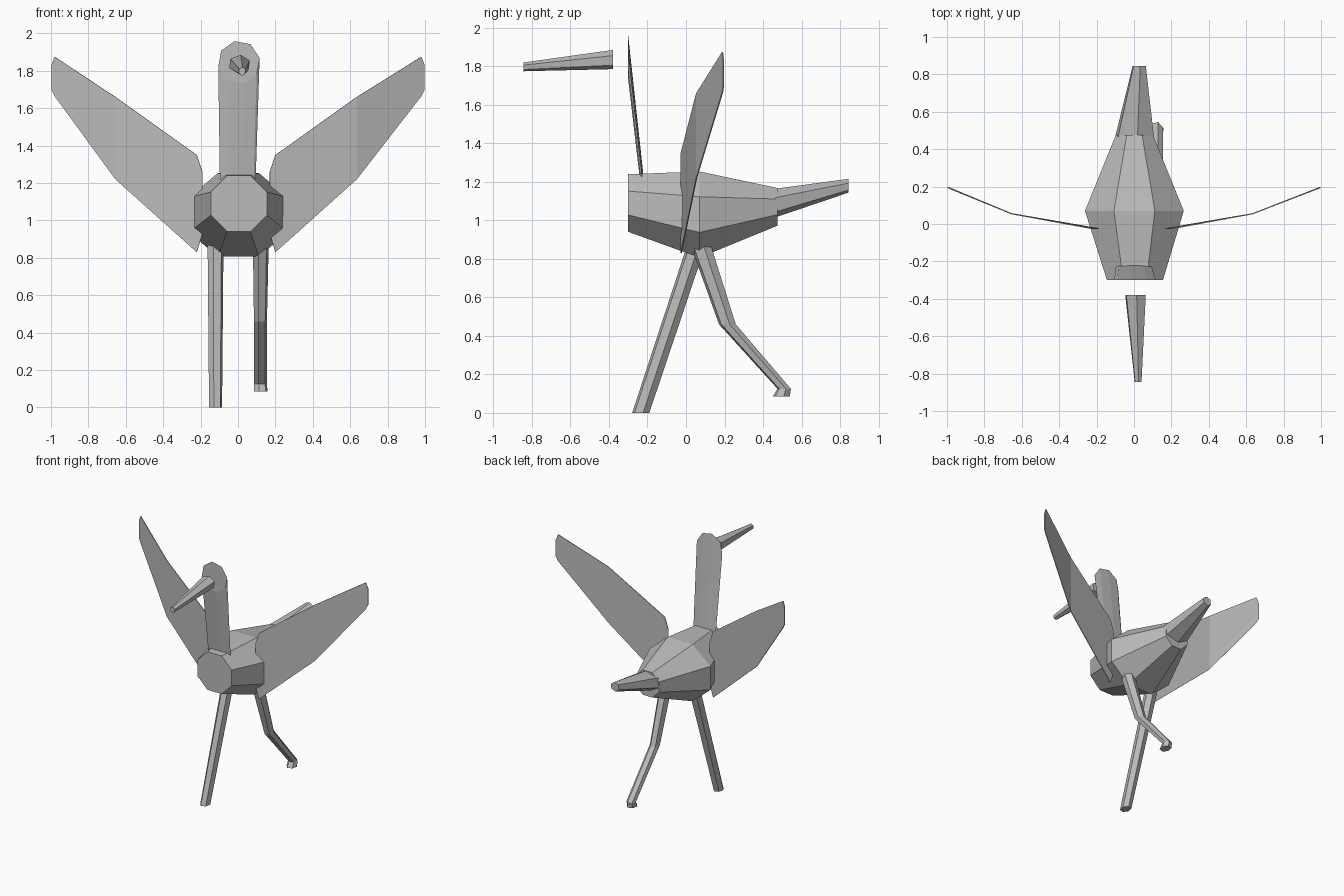
import bpy, bmesh, math
from mathutils import Vector

cube = bpy.data.objects.get("Cube")
if cube:
    bpy.data.objects.remove(cube, do_unlink=True)

# One plain grey for the whole bird
GREY = (0.5, 0.5, 0.5, 1)
grey = bpy.data.materials.new("plain_grey")
grey.use_nodes = True
grey.diffuse_color = GREY
grey.node_tree.nodes["Principled BSDF"].inputs["Base Color"].default_value = GREY


def finish(name, bm):
    bmesh.ops.recalc_face_normals(bm, faces=bm.faces)
    mesh = bpy.data.meshes.new(name)
    bm.to_mesh(mesh)
    bm.free()
    mesh.materials.append(grey)
    obj = bpy.data.objects.new(name, mesh)
    bpy.context.collection.objects.link(obj)
    return obj


def loft(name, rings, sides, turn, axis):
    """Capped tube through (x, y, z, radius_a, radius_b) rings facing y or z."""
    bm = bmesh.new()
    loops = []
    for x, y, z, ra, rb in rings:
        loop = []
        for i in range(sides):
            a = math.radians(turn) + math.tau * i / sides
            u, v = ra * math.cos(a), rb * math.sin(a)
            offset = Vector((u, 0, v) if axis == "y" else (u, v, 0))
            loop.append(bm.verts.new(Vector((x, y, z)) + offset))
        loops.append(loop)
    for a, b in zip(loops, loops[1:]):
        for i in range(sides):
            j = (i + 1) % sides
            bm.faces.new((a[i], a[j], b[j], b[i]))
    bm.faces.new(loops[0])
    bm.faces.new(loops[-1])
    return finish(name, bm)


# Body: eight-sided barrel, widest in the middle
loft("body", [(0.005, -0.30, 1.09, 0.162, 0.162),
              (0.002, 0.07, 1.03, 0.286, 0.242),
              (0.002, 0.475, 1.07, 0.108, 0.106)], 8, 22.5, "y")

# Neck: upright blade, a steeply sheared tube
loft("neck", [(0.005, -0.30, 1.845, 0.113, 0.116),
              (-0.002, -0.215, 1.09, 0.095, 0.09)], 8, 12, "y")

# Beak and tail: tapered six-sided spikes
loft("beak", [(0.022, -0.845, 1.797, 0.020, 0.023),
              (0.008, -0.38, 1.835, 0.060, 0.050)], 6, 84, "y")
loft("tail", [(0.003, 0.465, 1.09, 0.112, 0.075),
              (0.028, 0.845, 1.18, 0.038, 0.036)], 6, 82, "y")

# Straight supporting leg and bent raised leg
loft("right_leg", [(-0.12, -0.235, 0.0, 0.036, 0.046),
                   (-0.12, 0.057, 0.88, 0.044, 0.05)], 6, 15, "z")
loft("left_leg", [(0.122, 0.495, 0.085, 0.038, 0.046),
                  (0.120, 0.510, 0.125, 0.035, 0.036),
                  (0.120, 0.215, 0.46, 0.036, 0.045),
                  (0.122, 0.070, 0.89, 0.044, 0.055)], 6, 15, "z")

# Wings: thin sheets, each panel an outline from body to bend to tip
ROOT = [(0.21, -0.025, 0.83), (0.18, -0.025, 0.93),
        (0.18, -0.025, 1.26), (0.21, -0.025, 1.35)]
BEND = [(0.645, 0.055, 1.22), (0.645, 0.055, 1.66)]
TIP = [(0.98, 0.19, 1.665), (0.997, 0.195, 1.70),
       (0.997, 0.195, 1.83), (0.98, 0.19, 1.875)]
for name, side in (("left_wing", 1), ("right_wing", -1)):
    bm = bmesh.new()
    root, bend, tip = [
        [bm.verts.new((side * x - (0.01 if x < 0.9 else 0), y, z)) for x, y, z in row]
        for row in (ROOT, BEND, TIP)]
    bm.faces.new(root[::-1] + bend)
    bm.faces.new(bend[::-1] + tip)
    wing = finish(name, bm)
    thick = wing.modifiers.new("thickness", "SOLIDIFY")
    thick.thickness = 0.006
    thick.offset = 0
